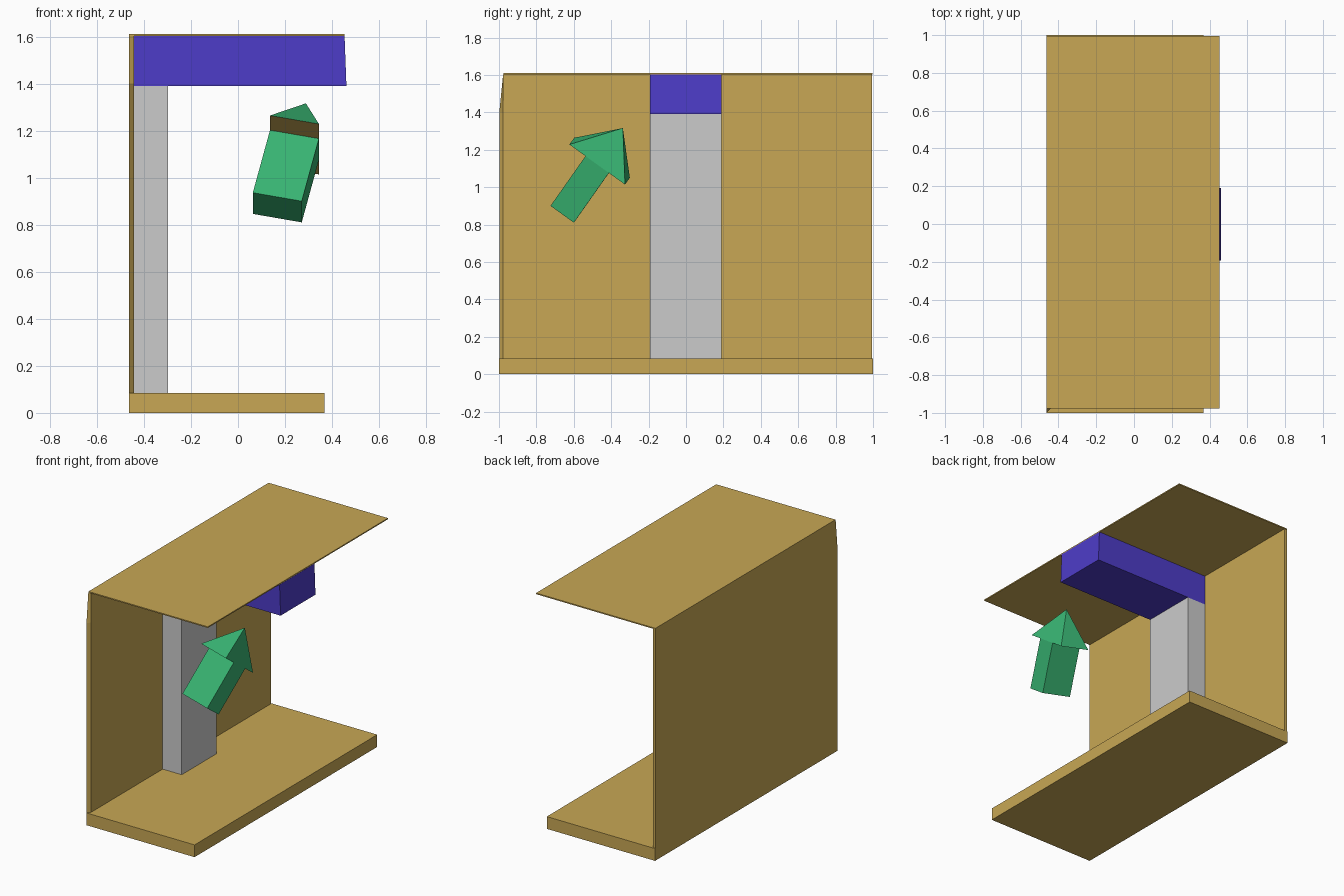
import bpy, bmesh
from mathutils import Vector

if "Cube" in bpy.data.objects:
    bpy.data.objects.remove(bpy.data.objects["Cube"])


def material(name, color):
    m = bpy.data.materials.new(name)
    m.diffuse_color = (*color, 1)
    m.use_nodes = True
    m.node_tree.nodes["Principled BSDF"].inputs["Base Color"].default_value = m.diffuse_color
    return m


tan = material("tan", (0.58, 0.39, 0.09))
blue = material("blue", (0.075, 0.045, 0.58))
green = material("green", (0.04, 0.46, 0.17))


def loft(name, start, end, mats=()):
    """Closed solid between two rings; a one-point end makes a pyramid.
    With two materials the second is used on the start cap."""
    bm = bmesh.new()
    a = [bm.verts.new(p) for p in start]
    b = [bm.verts.new(p) for p in end]
    cap = bm.faces.new(a)
    if len(mats) > 1:
        cap.material_index = 1
    if len(b) > 1:
        bm.faces.new(b)
    n = len(a)
    for i in range(n):
        j = (i + 1) % n
        bm.faces.new((a[i], a[j], b[j], b[i]) if len(b) > 1 else (a[i], a[j], b[0]))
    bmesh.ops.recalc_face_normals(bm, faces=bm.faces)
    mesh = bpy.data.meshes.new(name)
    bm.to_mesh(mesh)
    bm.free()
    for m in mats:
        mesh.materials.append(m)
    ob = bpy.data.objects.new(name, mesh)
    bpy.context.collection.objects.link(ob)
    return ob


def box(name, x, y, z, mats=(), top_x=None):
    def ring(h, x1):
        return [(x[0], y[0], h), (x1, y[0], h), (x1, y[1], h), (x[0], y[1], h)]
    return loft(name, ring(z[0], x[1]), ring(z[1], top_x or x[1]), mats)


# Floor and roof slabs
box("floor", (-0.463, 0.367), (-1, 1), (0, 0.085), [tan])
box("roof", (-0.463, 0.452), (-0.976, 0.996), (1.602, 1.61), [tan])

# Back wall, its front end slightly angled and clipped near the roof
outer = [(-0.998, 0.085), (0.994, 0.085), (0.994, 1.602), (-0.978, 1.602), (-0.998, 1.4)]
inner = [(max(y, -0.978), z) for y, z in outer]
loft("back_wall", [(-0.463, y, z) for y, z in outer],
     [(-0.443, y, z) for y, z in inner], [tan])

# Column and overhead beam
box("column", (-0.443, -0.297), (-0.192, 0.19), (0.085, 1.39))
box("beam", (-0.443, 0.461), (-0.192, 0.19), (1.39, 1.602), [blue], top_x=0.453)

# Arrow: square shaft with a pyramid head, tilted in space
along = Vector((0.073, 0.187, 0.266))
across = Vector((0, 0.125, -0.09))
depth = Vector((-0.208, 0.026, 0.036))
base = Vector((0.167, -0.649, 0.873))


def rect(center, width):
    return [center + across * width * u + depth * v
            for u, v in ((-.5, -.5), (.5, -.5), (.5, .5), (-.5, .5))]


neck = base + along
loft("arrow_shaft", rect(base, 1), rect(neck, 1), [green])
loft("arrow_head", rect(neck, 2.38), [neck + along * 0.665], [green, tan])
